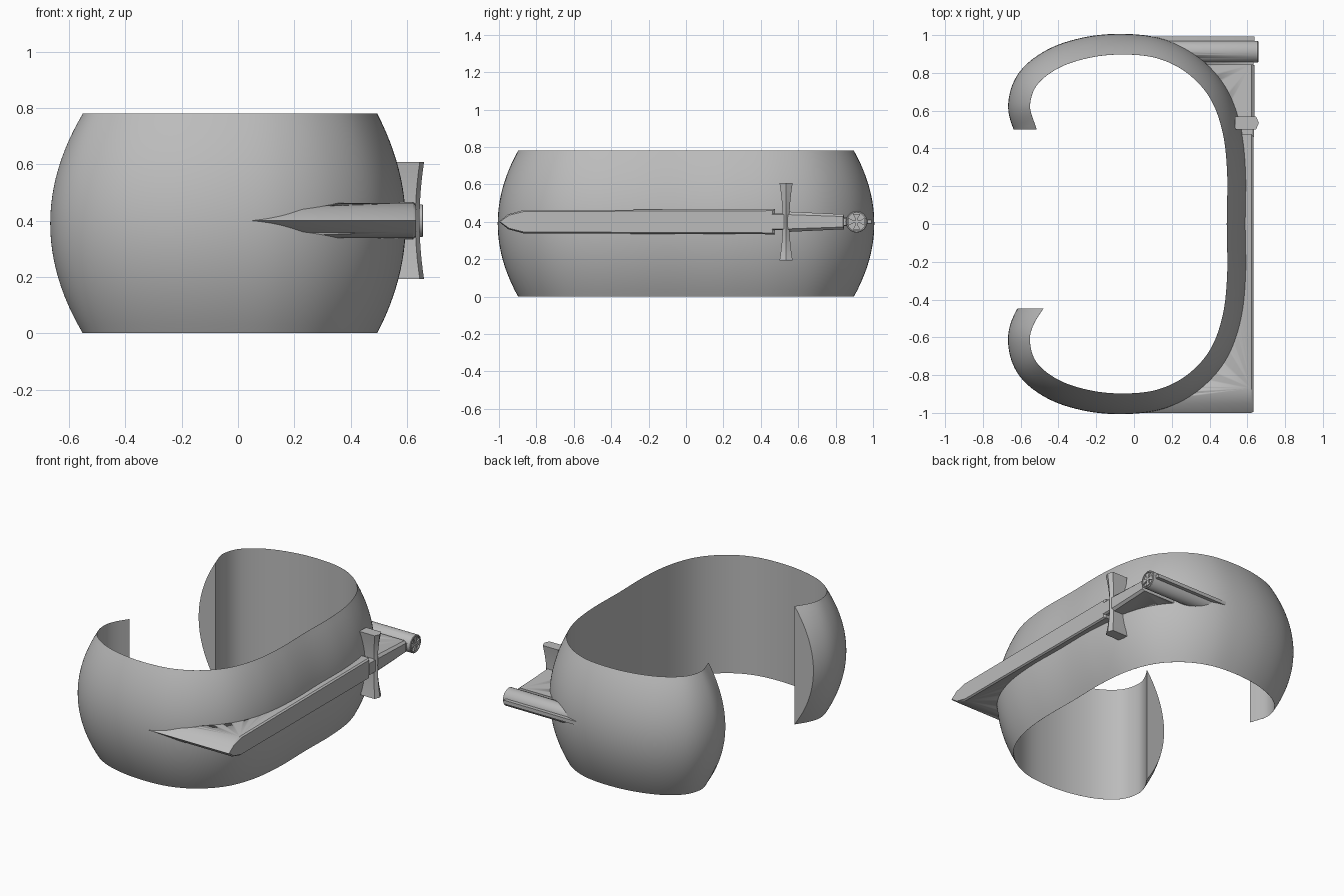
import bpy, bmesh, math
from mathutils import Vector

old = bpy.data.objects.get("Cube")
if old:
    bpy.data.objects.remove(old, do_unlink=True)

HEIGHT, MID = 0.78, 0.4

metal = bpy.data.materials.new("grey metal")
metal.use_nodes = True
metal.diffuse_color = (0.5, 0.5, 0.5, 1)
metal.node_tree.nodes["Principled BSDF"].inputs["Base Color"].default_value = (0.5, 0.5, 0.5, 1)


def finish(bm, name, angle=30):
    bmesh.ops.recalc_face_normals(bm, faces=bm.faces)
    mesh = bpy.data.meshes.new(name)
    bm.to_mesh(mesh)
    bm.free()
    mesh.materials.append(metal)
    ob = bpy.data.objects.new(name, mesh)
    bpy.context.collection.objects.link(ob)
    bpy.ops.object.select_all(action='DESELECT')
    ob.select_set(True)
    bpy.context.view_layer.objects.active = ob
    bpy.ops.object.shade_smooth_by_angle(angle=math.radians(angle))
    return ob


def loft(bm, rings, caps=True):
    """Skin a list of closed rings of points."""
    loops = [[bm.verts.new(p) for p in ring] for ring in rings]
    n = len(loops[0])
    for a, b in zip(loops, loops[1:]):
        for i in range(n):
            j = (i + 1) % n
            bm.faces.new((a[i], a[j], b[j], b[i]))
    if caps:
        bm.faces.new(loops[0])
        bm.faces.new(loops[-1])


def spline(points, steps=10):
    """Smooth path through the points."""
    p = [Vector(q) for q in points]
    p = [2 * p[0] - p[1]] + p + [2 * p[-1] - p[-2]]
    out = []
    for a, b, c, d in zip(p, p[1:], p[2:], p[3:]):
        for k in range(steps):
            t = k / steps
            out.append(0.5 * (2 * b + (c - a) * t + (2 * a - 5 * b + 4 * c - d) * t * t
                              + (3 * b - a - 3 * c + d) * t ** 3))
    return out + [p[-2]]


# Inner path of the cuff, mirrored front to back apart from its two ends
half = [(-0.55, 0.63), (-0.51, 0.74), (-0.39, 0.83), (-0.22, 0.883), (-0.04, 0.897),
        (0.13, 0.875), (0.28, 0.8), (0.4, 0.67), (0.468, 0.49), (0.493, 0.27)]
path = spline([(-0.49, 0.44), (-0.525, 0.53)] + half + [(0.491, 0)]
              + [(x, -y) for x, y in reversed(half)] + [(-0.53, -0.53), (-0.44, -0.39)])
normals = []
for i in range(len(path)):
    t = (path[min(i + 1, len(path) - 1)] - path[max(i - 1, 0)]).normalized()
    normals.append(Vector((-t.y, t.x)))

# Cuff: straight inside, domed outside
bm = bmesh.new()
rings = []
for p, n in zip(path, normals):
    thick = 0.108 - 0.014 * p.x
    ring = []
    for k in range(25):
        u = -1 + k / 12
        q = p + n * (0.0005 + thick * (1 - u * u))
        ring.append((q.x, q.y, HEIGHT * (u + 1) / 2))
    ring += [(p.x, p.y, HEIGHT), (p.x, p.y, 0)]
    rings.append(ring)
loft(bm, rings, caps=False)
for cut, side in ((0.5, 1), (-0.447, -1)):
    faces = [f for f in bm.faces if f.calc_center_median().x < -0.3
             and 0 < f.calc_center_median().y * side < 0.7]
    geom = set(faces) | {v for f in faces for v in f.verts} | {e for f in faces for e in f.edges}
    bmesh.ops.bisect_plane(bm, geom=list(geom), plane_co=(0, cut, 0),
                           plane_no=(0, -side, 0), clear_outer=True)
bmesh.ops.holes_fill(bm, edges=[e for e in bm.edges if e.is_boundary], sides=0)
finish(bm, "cuff", 40)

# Helper volume that trims the sword parts inside the cuff wall
bm = bmesh.new()
inner = [p + n * 0.04 for p, n in list(zip(path, normals))[20:-20]]
loft(bm, [[(p.x, p.y, z) for p in inner] for z in (-0.1, 0.9)])
core = finish(bm, "trim_helper")
core.hide_render = True


def sword_part(name, outline, x0, x1, chamfer=0.01, squeeze=0.85, trim=True):
    """Outline in y and z offset, raised along x, with a chamfered face."""
    bm = bmesh.new()
    cy = sum(y for y, z in outline) / len(outline)
    loft(bm, [[(x, y if s == 1 else cy + (y - cy) * (1 - (1 - s) * 0.1), MID + z * s)
               for y, z in outline]
              for x, s in ((x0, 1), (x1 - chamfer, 1), (x1, squeeze))])
    ob = finish(bm, name)
    if trim:
        mod = ob.modifiers.new("trim", 'BOOLEAN')
        mod.operation, mod.solver, mod.object = 'DIFFERENCE', 'EXACT', core
        bpy.ops.object.modifier_apply(modifier=mod.name)
    return ob


def bar(y0, w0, y1, w1):
    return [(y0, -w0), (y1, -w1), (y1, w1), (y0, w0)]


# Blade with a pointed end, then the hilt
blade = [(-1, 0), (-0.95, -0.04), (-0.87, -0.062), (0.475, -0.067),
         (0.475, 0.067), (-0.87, 0.062), (-0.95, 0.04)]
sword_part("blade", blade, 0.03, 0.632, squeeze=0.88)
sword_part("blade_collar", bar(0.46, 0.045, 0.53, 0.045), 0.45, 0.636)
sword_part("grip", bar(0.53, 0.055, 0.845, 0.04), 0.2, 0.638, 0.015, 0.7)
sword_part("grip_neck", bar(0.84, 0.022, 0.875, 0.022), 0.2, 0.632)
sword_part("pommel_fin", bar(0.96, 0.012, 0.993, 0.012), 0.08, 0.637, 0.005)

# Pommel: long round bar with a rim and a flared cross on its end
PY, R = 0.912, 0.058


def circle(r, n=32):
    return [(PY + r * math.cos(2 * math.pi * i / n), r * math.sin(2 * math.pi * i / n))
            for i in range(n)]


sword_part("pommel", circle(R), 0.15, 0.648, 0.001, 0.99)
bm = bmesh.new()
loft(bm, [[(x, y, MID + z) for y, z in circle(r)]
          for x, r in ((0.64, R), (0.655, R), (0.658, R - 0.004), (0.658, R - 0.01), (0.64, R - 0.01))],
     caps=False)
finish(bm, "pommel_rim")
for i in range(4):
    c, s = math.cos(i * math.pi / 2), math.sin(i * math.pi / 2)
    arm = [(PY + a * c - b * s, a * s + b * c)
           for a, b in ((0, -0.006), (0.02, -0.008), (0.042, -0.02), (0.042, 0.02), (0.02, 0.008), (0, 0.006))]
    sword_part("cross_arm_%d" % (i + 1), arm, 0.64, 0.657, 0.001, 1, trim=False)

# Cross guard: waisted bar with a ridged face
bm = bmesh.new()
rings = []
for k in range(13):
    u = -1 + k / 6
    w, x = 0.018 + 0.017 * u * u, 0.645 + 0.016 * u * u
    y = 0.535
    rings.append([(0.535, y - w, MID + 0.208 * u), (x - 0.015, y - w, MID + 0.208 * u),
                  (x, y, MID + 0.208 * u), (x - 0.015, y + w, MID + 0.208 * u),
                  (0.535, y + w, MID + 0.208 * u)])
loft(bm, rings)
finish(bm, "cross_guard", 20)

bpy.data.objects.remove(core, do_unlink=True)
